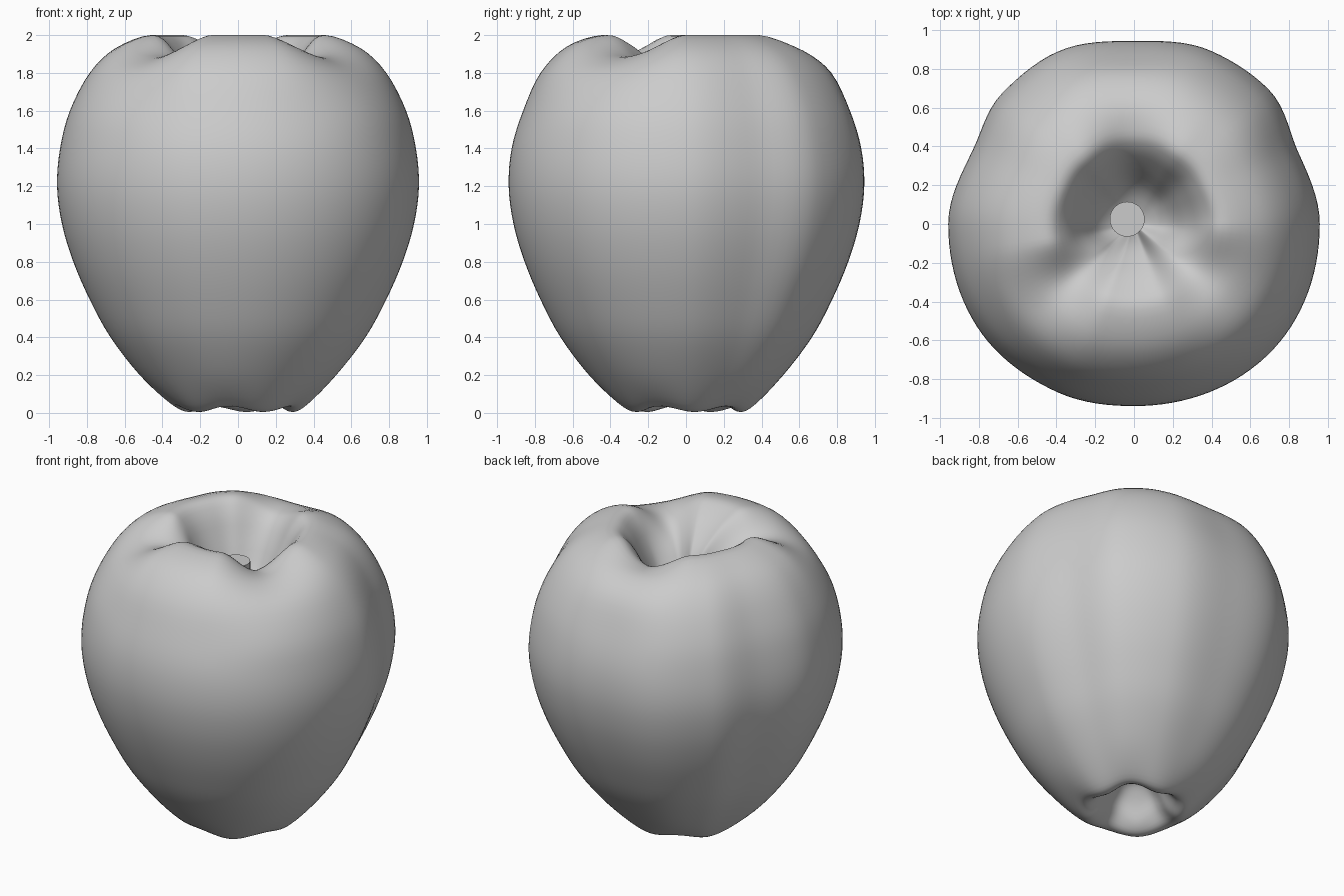
import bpy, bmesh, math
from mathutils import Vector

if "Cube" in bpy.data.objects:
    bpy.data.objects.remove(bpy.data.objects["Cube"])

# Lower half profile (radius, height), from the calyx cavity up to the widest belt
BASE = [(0, .26), (.08, .25), (.16, .16), (.22, .05), (.29, .005), (.37, .045), (.52, .2),
        (.675, .4), (.785, .6), (.872, .8), (.932, 1.0), (.958, 1.2), (.942, 1.4)]
# Upper profiles, shoulder over the rim and down into the stem cavity
TOPS = {
    "lobe": [(.89, 1.6), (.785, 1.8), (.65, 1.93), (.46, 2.0), (.36, 1.93), (.27, 1.76), (.16, 1.55), (0, 1.45)],
    "front": [(.88, 1.6), (.785, 1.8), (.64, 1.94), (.45, 2.0), (.33, 1.96), (.21, 1.87), (.09, 1.72), (0, 1.45)],
    "groove": [(.885, 1.6), (.76, 1.79), (.60, 1.875), (.45, 1.88), (.33, 1.84), (.22, 1.74), (.12, 1.57), (0, 1.45)],
    "back": [(.88, 1.6), (.78, 1.8), (.64, 1.9), (.49, 1.91), (.40, 1.87), (.31, 1.76), (.18, 1.55), (0, 1.45)],
}
# Which upper profile rules at which angle (0 = +x, 270 = front)
KEYS = [(0, "lobe"), (55, "lobe"), (93, "back"), (130, "lobe"), (190, "lobe"),
        (221, "groove"), (252, "front"), (288, "front"), (323, "groove"), (360, "lobe")]
# Outline swell around the fruit, seen from above
SWELL = [(0, 1.0), (24, .965), (45, 1.025), (66, 1.02), (90, .985), (114, 1.015), (135, 1.0),
         (155, .955), (180, 1.0), (215, 1.01), (245, .995), (270, .98), (325, 1.01), (360, 1.0)]


def span(keys, a):
    """Neighbouring key values and eased blend factor at angle a."""
    for (a0, v0), (a1, v1) in zip(keys, keys[1:]):
        if a0 <= a <= a1:
            t = (a - a0) / (a1 - a0)
            return v0, v1, t * t * (3 - 2 * t)


def smooth_curve(pts, steps):
    """Catmull-Rom curve through the points."""
    p = [pts[0]] + pts + [pts[-1]]
    out = []
    for i in range(1, len(p) - 2):
        a, b, c, d = p[i - 1:i + 3]
        for k in range(steps):
            t = k / steps
            out.append(.5 * (2 * b + (c - a) * t + (2 * a - 5 * b + 4 * c - d) * t * t
                             + (3 * b - a - 3 * c + d) * t ** 3))
    return out + [pts[-1]]


def meridian(deg):
    """Full profile of the fruit at one angle."""
    p0, p1, t = span(KEYS, deg)
    s0, s1, u = span(SWELL, deg)
    swell = s0 + (s1 - s0) * u - 1
    ripple = math.cos(math.radians(5 * (deg - 225)))
    pts = [Vector(p) for p in BASE]
    for i, amt in ((2, .015), (3, .03), (4, .02), (5, .012)):
        pts[i].y += amt * (1 - ripple) * .8
    pts += [Vector(a).lerp(Vector(b), t) for a, b in zip(TOPS[p0], TOPS[p1])]
    curve = smooth_curve(pts, 4)
    for p in curve:
        p.x *= 1 + swell * min(1, abs(p.x) / .85)
    return curve


def finish(bm, name):
    bmesh.ops.recalc_face_normals(bm, faces=bm.faces)
    mesh = bpy.data.meshes.new(name)
    bm.to_mesh(mesh)
    bm.free()
    obj = bpy.data.objects.new(name, mesh)
    bpy.context.collection.objects.link(obj)
    return obj


# Fruit body: meridians skinned into one closed surface
SEG = 120
bm = bmesh.new()
columns = []
for s in range(SEG):
    deg = 360 * s / SEG
    c, n = math.cos(math.radians(deg)), math.sin(math.radians(deg))
    columns.append([bm.verts.new((p.x * c, p.x * n, p.y)) for p in meridian(deg)])
for s in range(SEG):
    a, b = columns[s], columns[(s + 1) % SEG]
    for i in range(len(a) - 1):
        bm.faces.new((a[i], b[i], b[i + 1], a[i + 1]))
bmesh.ops.remove_doubles(bm, verts=bm.verts, dist=.0005)
fruit = finish(bm, "fruit_body")
for f in fruit.data.polygons:
    f.use_smooth = True

# Short cut stem standing in the cavity
bpy.ops.mesh.primitive_cylinder_add(vertices=32, radius=.09, depth=.34, location=(-.035, .025, 1.57))
stem = bpy.context.object
stem.name = "stem"
bpy.ops.object.shade_smooth_by_angle(angle=math.radians(40))
